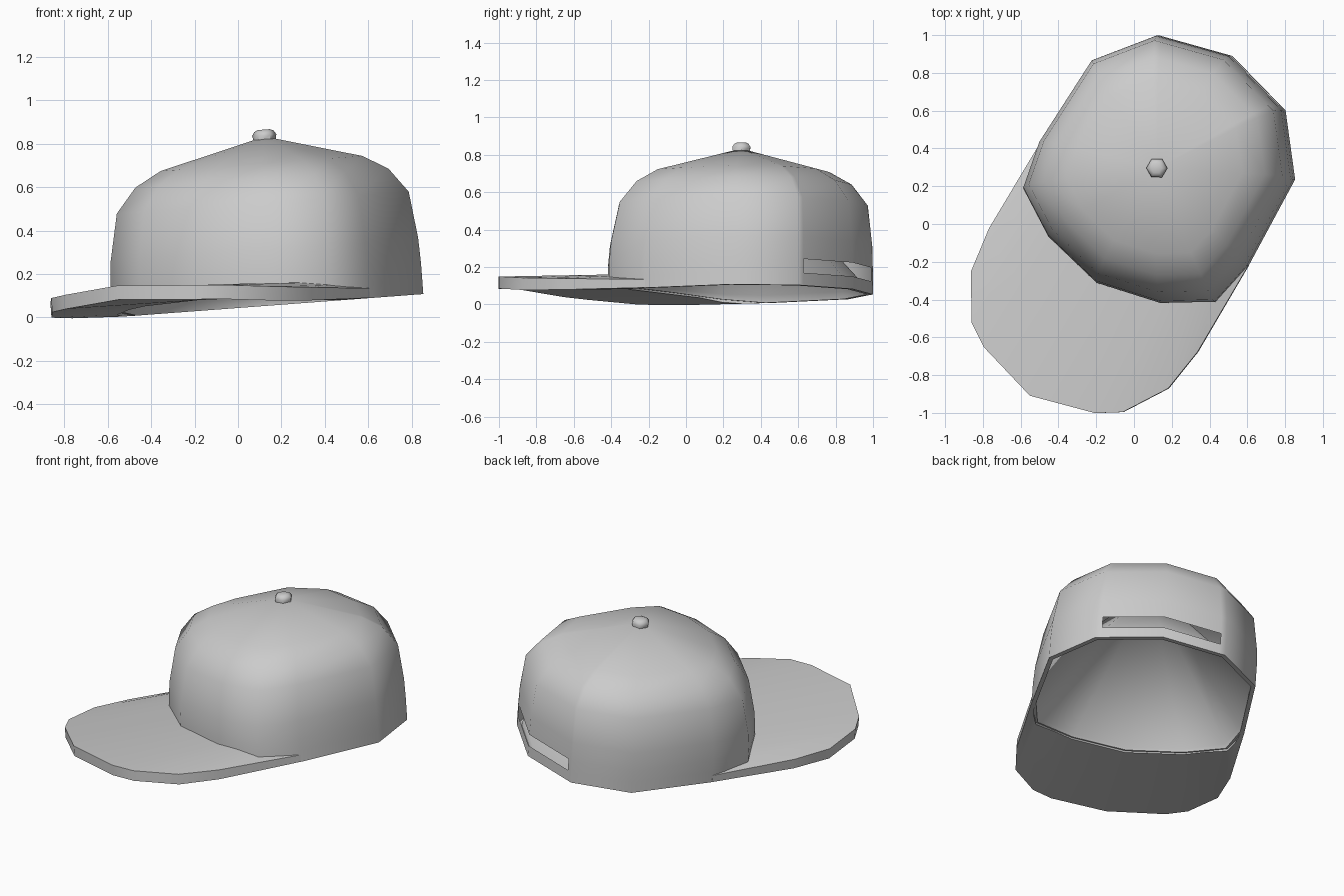
import bpy, bmesh, math
from mathutils import Matrix

if "Cube" in bpy.data.objects:
    bpy.data.objects.remove(bpy.data.objects["Cube"])

# Whole cap is turned towards -x and rolled slightly
PLACE = (Matrix.Translation((0.155, 0.27, 0.055)) @ Matrix.Rotation(-0.075, 4, 'Y')
         @ Matrix.Rotation(math.radians(-30.6), 4, 'Z'))


def make(name, verts, faces, recalc=True):
    mesh = bpy.data.meshes.new(name)
    mesh.from_pydata(verts, [], faces)
    mesh.transform(PLACE)
    obj = bpy.data.objects.new(name, mesh)
    bpy.context.collection.objects.link(obj)
    bpy.ops.object.select_all(action='DESELECT')
    bpy.context.view_layer.objects.active = obj
    obj.select_set(True)
    if recalc:
        bm = bmesh.new()
        bm.from_mesh(mesh)
        bmesh.ops.recalc_face_normals(bm, faces=bm.faces)
        bm.to_mesh(mesh)
        bm.free()
    bpy.ops.object.shade_smooth_by_angle(angle=math.radians(55))
    return obj


# Crown plan (x, y, raise of bottom edge), mirrored
half = [(0, -0.675, 0.06), (0.345, -0.595, 0.05), (0.59, -0.443, 0.025),
        (0.64, -0.19, 0), (0.62, 0.327, 0), (0.39, 0.616, 0),
        (0.355, 0.625, 0), (0, 0.72, 0)]
plan = half + [(-x, y, r) for x, y, r in half[-2:0:-1]]
n = len(plan)


def loft(profile, apex, skip=()):
    """Rings of (scale, z, y shift, raise factor) closed by a fan to the apex."""
    verts = [(x * s, y * s + dy, z + r * k) for s, z, dy, k in profile for x, y, r in plan]
    faces = [(i * n + j, i * n + (j + 1) % n, (i + 1) * n + (j + 1) % n, (i + 1) * n + j)
             for i in range(len(profile) - 1) for j in range(n) if (i, j) not in skip]
    top = (len(profile) - 1) * n
    faces += [(top + j, top + (j + 1) % n, len(verts)) for j in range(n)]
    return verts + [apex], faces


# Outer crown with an adjustment slot at the back
make("crown", *loft([(1, 0, 0, 1), (1, 0.068, 0, 0), (1, 0.142, 0, 0), (0.99, 0.26, 0.005, 0),
                     (0.94, 0.475, 0.02, 0), (0.815, 0.588, 0.025, 0), (0.65, 0.655, 0.025, 0)],
                    (0.01, 0.035, 0.778), skip=((1, 6), (1, 7))), recalc=False)

# Lining: narrow bottom rim, then a cone up to the apex
verts, faces = loft([(1, 0, 0, 1), (0.96, 0, 0, 1), (0.95, 0.04, 0, 0.5)], (0.01, 0.035, 0.765))
make("lining", verts, [f[::1] for f in faces], recalc=False)

# Brim: paired inner and outer stations (x, y, top z), arched in the middle
inner = [(0, -0.66, 0.115), (0.335, -0.58, 0.105), (0.46, -0.505, 0.095),
         (0.575, -0.43, 0.075), (0.605, -0.32, 0.06), (0.622, -0.19, 0.045)]
outer = [(0, -1.37, 0.145), (0.343, -1.274, 0.12), (0.466, -1.195, 0.11),
         (0.608, -0.966, 0.085), (0.643, -0.72, 0.07), (0.641, -0.19, 0.045)]
thick = [0.065, 0.065, 0.065, 0.065, 0.06, 0.044]


def mirrored(row):
    return [(-x, y, z) for x, y, z in row[:0:-1]] + row


verts = []
for a, b, t in zip(mirrored(inner), mirrored(outer), thick[:0:-1] + thick):
    verts += [a, b, (b[0], b[1], b[2] - t), (a[0], a[1], a[2] - t)]
m = len(verts) // 4
faces = [(0, 1, 2, 3), tuple(4 * (m - 1) + q for q in (3, 2, 1, 0))]
for i in range(m - 1):
    for q in range(4):
        p = (q + 1) % 4
        faces.append((4 * i + q, 4 * i + p, 4 * i + 4 + p, 4 * i + 4 + q))
make("brim", verts, faces)

# Button: small rounded six-sided knob on the apex
S = 6
rings = [(0.05, 0.755), (0.056, 0.785), (0.045, 0.802), (0.028, 0.81)]
verts = [(0.008 + r * math.cos(math.tau * j / S + 0.53),
          0.035 + r * math.sin(math.tau * j / S + 0.53), z) for r, z in rings for j in range(S)]
faces = [tuple(range(S)), tuple(range(3 * S, 4 * S))]
for i in range(len(rings) - 1):
    for j in range(S):
        k = (j + 1) % S
        faces.append((i * S + j, i * S + k, i * S + S + k, i * S + S + j))
make("top_button", verts, faces)
